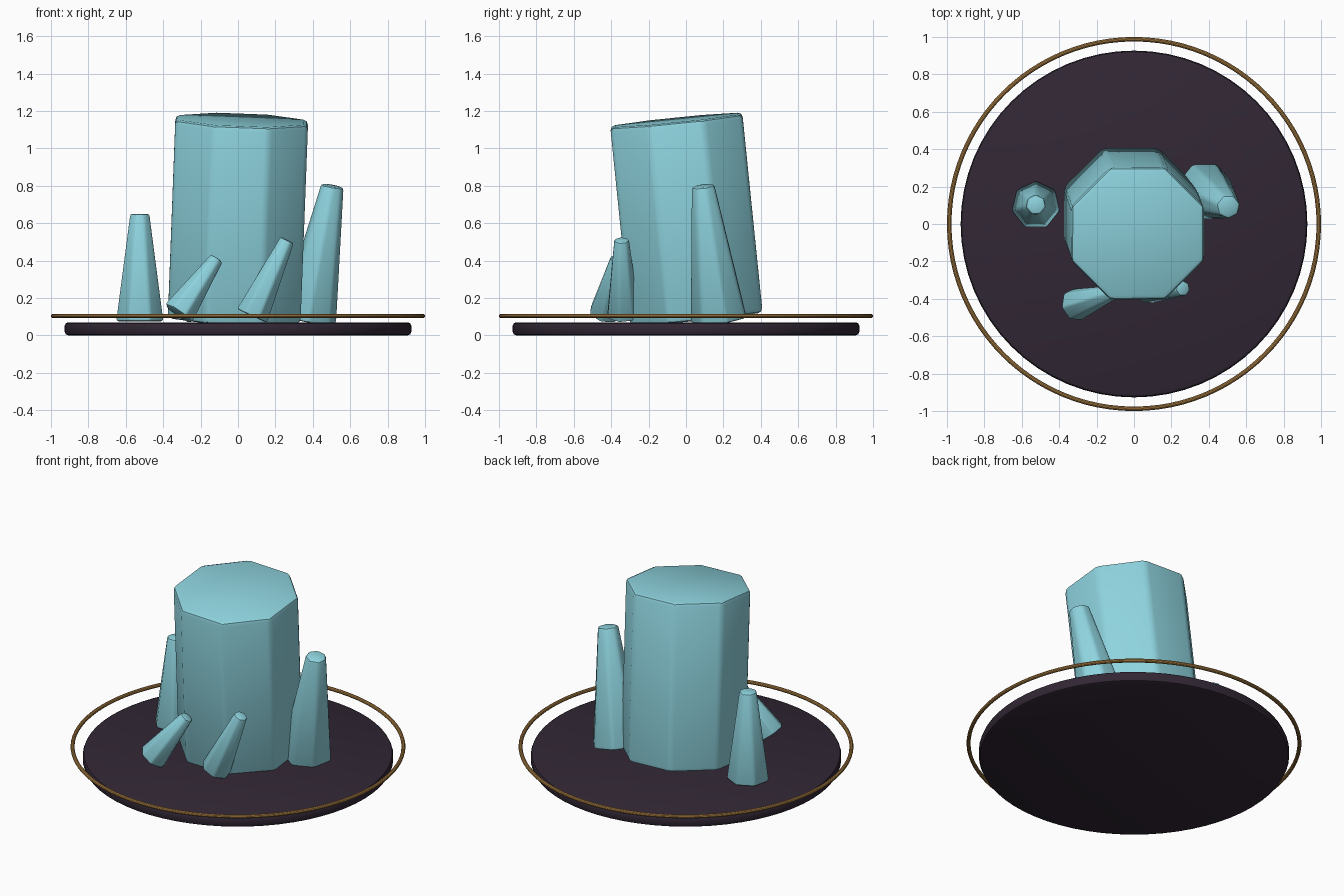
import bpy, math
from mathutils import Vector, Matrix

if "Cube" in bpy.data.objects:
    bpy.data.objects.remove(bpy.data.objects["Cube"])


def material(name, rgb):
    m = bpy.data.materials.new(name)
    m.diffuse_color = (*rgb, 1)
    m.use_nodes = True
    m.node_tree.nodes["Principled BSDF"].inputs["Base Color"].default_value = m.diffuse_color
    return m


CRYSTAL = material("pale_aqua", (0.27, 0.65, 0.73))
SLAB = material("dark_plum", (0.031, 0.020, 0.035))
GOLD = material("antique_gold", (0.42, 0.22, 0.06))


def finish(name, mat, bevel=0, segments=2):
    ob = bpy.context.object
    ob.name = name
    ob.data.materials.append(mat)
    if bevel:
        mod = ob.modifiers.new("soft_edges", 'BEVEL')
        mod.width = bevel
        mod.segments = segments
        mod.limit_method = 'ANGLE'
        mod.angle_limit = math.radians(30)
        bpy.ops.object.modifier_apply(modifier=mod.name)
    bpy.ops.object.shade_smooth_by_angle(angle=math.radians(30))
    return ob


def crystal(name, base, tip, r_base, r_tip, sides, twist, bevel):
    """Tapered prism running from the base centre to the tip centre."""
    a, b = Vector(base), Vector(tip)
    bpy.ops.mesh.primitive_cone_add(vertices=sides, radius1=r_base, radius2=r_tip,
                                    depth=(b - a).length)
    ob = finish(name, CRYSTAL, bevel)
    tilt = Vector((0, 0, 1)).rotation_difference(b - a).to_matrix().to_4x4()
    ob.matrix_world = (Matrix.Translation((a + b) / 2) @ tilt
                       @ Matrix.Rotation(math.radians(twist), 4, 'Z'))
    return ob


# Round slab with chamfered rim
bpy.ops.mesh.primitive_cylinder_add(vertices=64, radius=0.927, depth=0.07,
                                    location=(0, 0, 0.035))
finish("base_slab", SLAB, 0.02)

# Thin floating hoop
bpy.ops.mesh.primitive_torus_add(major_radius=0.988, minor_radius=0.012,
                                 major_segments=96, minor_segments=10,
                                 location=(0, 0, 0.104))
finish("gold_ring", GOLD)

# Big eight-sided crystal
crystal("main_crystal", (-0.02, 0.056, 0.09), (0.02, -0.052, 1.152),
        0.384, 0.384, 8, 22.5, 0.025)

# Small seven-sided crystals around it
crystal("left_crystal", (-0.525, 0.1, 0.075), (-0.525, 0.103, 0.65),
        0.132, 0.055, 7, 0, 0.014)
crystal("right_crystal", (0.375, 0.18, 0.085), (0.505, 0.092, 0.80),
        0.158, 0.065, 7, 180, 0.016)
crystal("front_left_crystal", (-0.318, -0.433, 0.115), (-0.115, -0.367, 0.41),
        0.09, 0.04, 7, 0, 0.01)
crystal("front_right_crystal", (0.075, -0.337, 0.105), (0.263, -0.345, 0.51),
        0.092, 0.042, 7, 0, 0.01)
